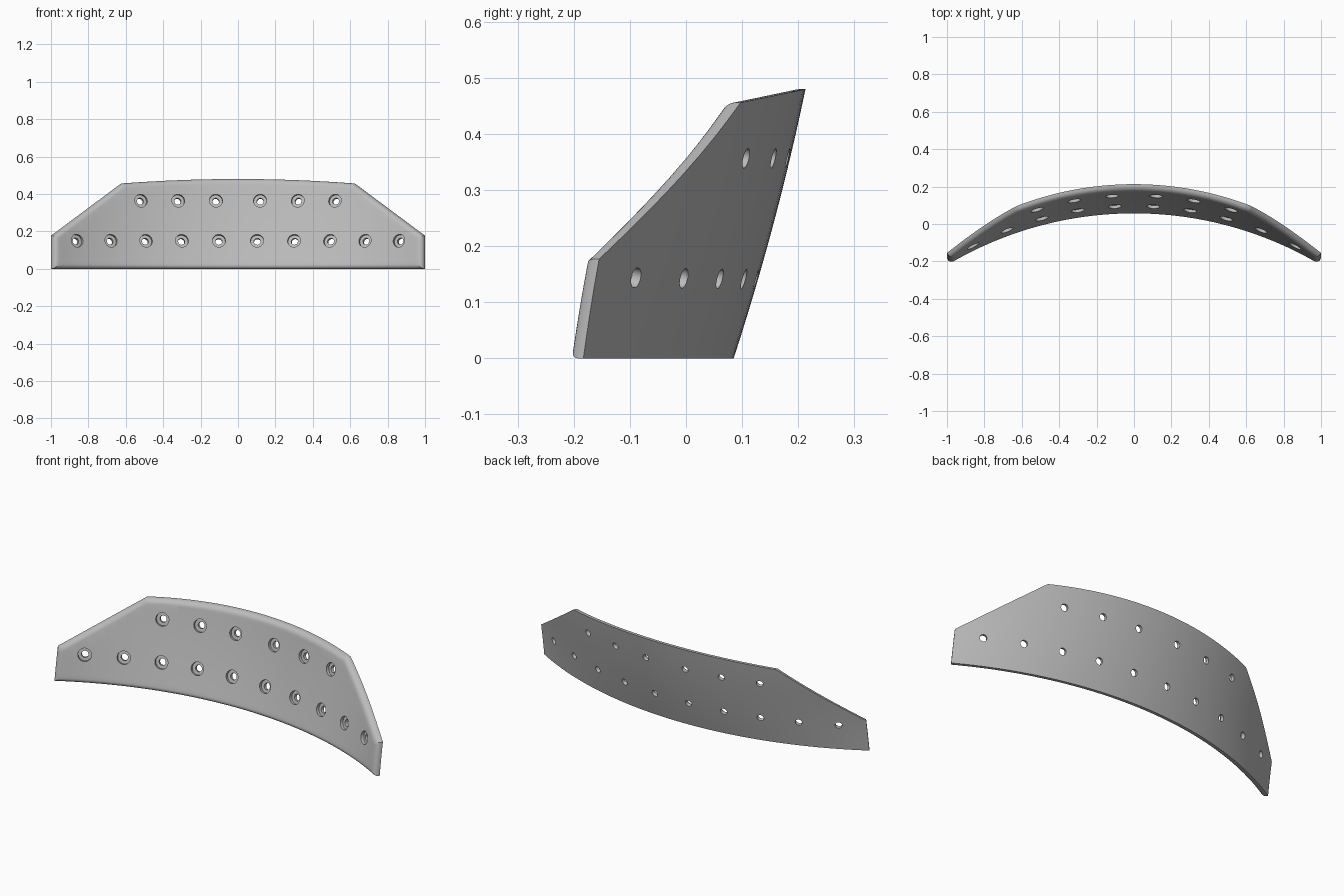
import bpy, bmesh, math
from mathutils import Vector

if "Cube" in bpy.data.objects:
    bpy.data.objects.remove(bpy.data.objects["Cube"], do_unlink=True)

THICK = 0.035
FILLET = 0.025
HEIGHT = 0.48


def curve_point(x, z, depth):
    """Bend a flat plate position; depth runs from back (0) to front."""
    s = z / HEIGHT
    radius = 1.82 + 0.18 * (1 - min(z / 0.3, 1)) ** 2
    angle = math.asin(max(-1, min(1, x / radius)))
    y = 0.085 + 0.128 * s + 0.028 * s * (1 - s) - radius * (1 - math.cos(angle))
    return Vector((x - depth * math.sin(angle), y - depth * math.cos(angle), z))


def back_normal(x, z):
    e = 0.005
    dx = curve_point(x + e, z, 0) - curve_point(x - e, z, 0)
    dz = curve_point(x, z + e, 0) - curve_point(x, z - e, 0)
    return dz.cross(dx).normalized()


def new_object(name, bm):
    mesh = bpy.data.meshes.new(name)
    bm.to_mesh(mesh)
    bm.free()
    obj = bpy.data.objects.new(name, mesh)
    bpy.context.collection.objects.link(obj)
    return obj


# Flat outline: straight base, chamfered shoulders, gently arched top
outline = [(-1, 0), (1, 0), (1, 0.177)]
for i in range(17):
    x = 0.625 * (1 - i / 8)
    outline.append((x, 0.456 + 0.024 * (1 - (x / 0.625) ** 2)))
outline.append((-1, 0.177))

bm = bmesh.new()
back = bm.faces.new([bm.verts.new((x, 0, z)) for x, z in outline])
ext = bmesh.ops.extrude_face_region(bm, geom=[back], use_keep_orig=True)
front_verts = [g for g in ext["geom"] if isinstance(g, bmesh.types.BMVert)]
bmesh.ops.translate(bm, verts=front_verts, vec=(0, -THICK, 0))
bmesh.ops.recalc_face_normals(bm, faces=bm.faces)

# Rounded front rim
rim = [e for e in bm.edges if all(v.co.y < -THICK / 2 for v in e.verts)]
bmesh.ops.bevel(bm, geom=rim, offset=FILLET, segments=6, profile=0.5,
                affect='EDGES', clamp_overlap=False)

# Slice into a grid, then bend
def slice_at(co, no):
    geom = bm.verts[:] + bm.edges[:] + bm.faces[:]
    bmesh.ops.bisect_plane(bm, geom=geom, dist=1e-5, plane_co=co, plane_no=no)

for i in range(1, 48):
    slice_at((-1 + i / 24 + 0.003, 0, 0), (1, 0, 0))
for i in range(1, 12):
    slice_at((0, 0, i * HEIGHT / 12 + 0.002), (0, 0, 1))
for v in bm.verts:
    v.co = curve_point(v.co.x, v.co.z, -v.co.y)
bmesh.ops.recalc_face_normals(bm, faces=bm.faces)
plate = new_object("curved_plate", bm)

# Hole positions on the front face, mirrored left and right
rows = {0.150: (0.102, 0.30, 0.492, 0.679, 0.861),
        0.364: (0.118, 0.32, 0.519)}
holes = [(side * x * 1.0185, z) for z, xs in rows.items()
         for x in xs for side in (-1, 1)]


def drill(name, radius, inner, outer):
    """Cut a cylinder along the surface normal at every hole."""
    cb = bmesh.new()
    for x, z in holes:
        n = back_normal(x, z)
        if n.y < 0:
            n = -n
        start = curve_point(x, z, THICK)
        mat = n.to_track_quat('Z', 'Y').to_matrix().to_4x4()
        mat.translation = start + n * (inner - outer) / 2
        bmesh.ops.create_cone(cb, cap_ends=True, segments=24, radius1=radius,
                              radius2=radius, depth=inner + outer, matrix=mat)
    cutter = new_object(name, cb)
    cutter.hide_render = True
    mod = plate.modifiers.new(name, 'BOOLEAN')
    mod.operation = 'DIFFERENCE'
    mod.solver = 'EXACT'
    mod.object = cutter
    bpy.ops.object.modifier_apply(modifier=name)
    bpy.data.objects.remove(cutter, do_unlink=True)


bpy.ops.object.select_all(action='DESELECT')
plate.select_set(True)
bpy.context.view_layer.objects.active = plate
drill("counterbore_cutter", 0.035, 0.016, 0.05)
drill("bolt_hole_cutter", 0.018, 0.08, 0.05)

# Plain grey finish
grey = bpy.data.materials.new("plain_grey")
grey.use_nodes = True
colour = (0.5, 0.5, 0.5, 1)
grey.diffuse_color = colour
grey.node_tree.nodes["Principled BSDF"].inputs["Base Color"].default_value = colour
plate.data.materials.clear()
plate.data.materials.append(grey)
bpy.ops.object.shade_smooth_by_angle(angle=math.radians(30))
